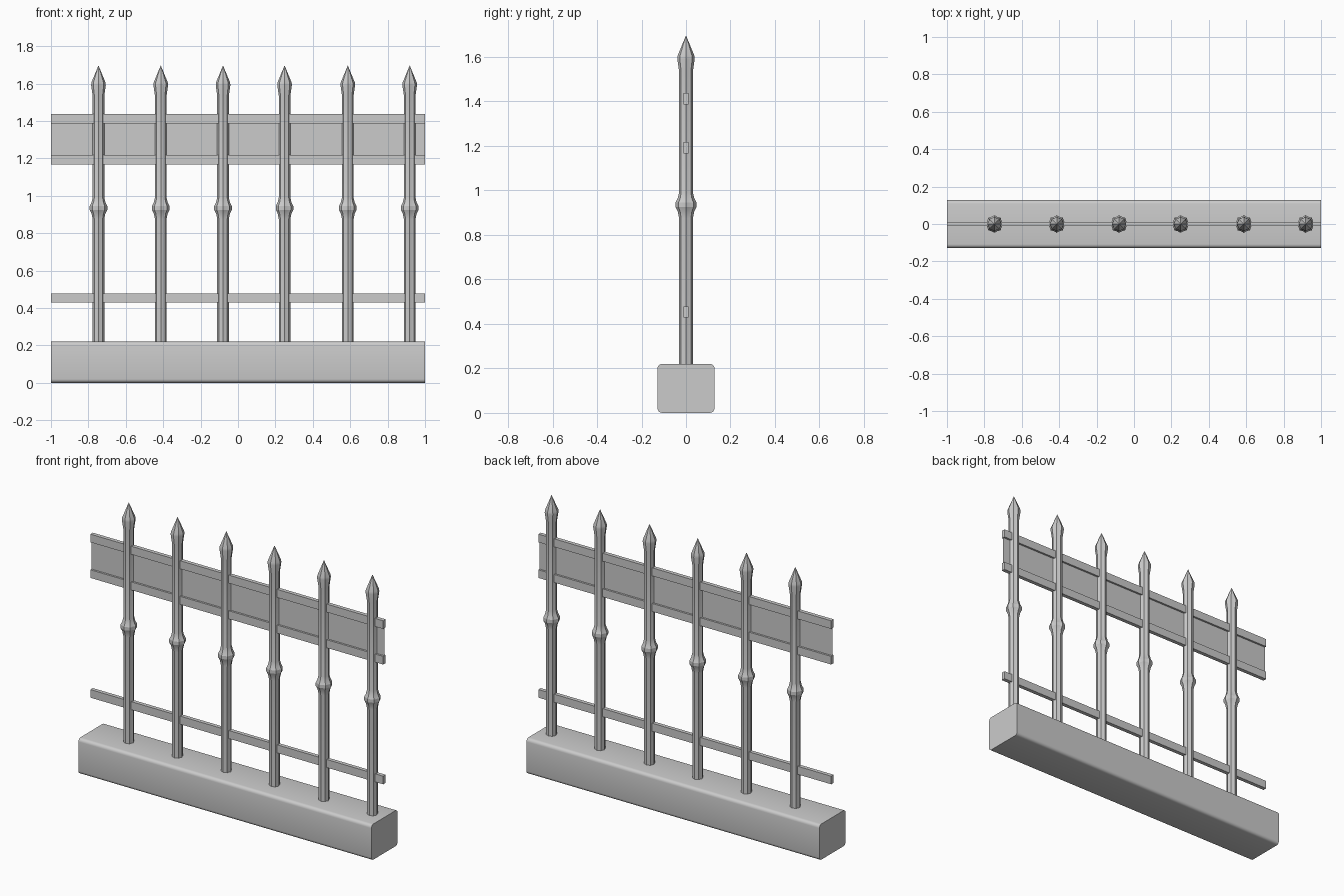
import bpy, bmesh, math

if "Cube" in bpy.data.objects:
    bpy.data.objects.remove(bpy.data.objects["Cube"])


def finish(name, bm, angle=30):
    bmesh.ops.recalc_face_normals(bm, faces=bm.faces)
    me = bpy.data.meshes.new(name)
    bm.to_mesh(me)
    bm.free()
    ob = bpy.data.objects.new(name, me)
    bpy.context.collection.objects.link(ob)
    bpy.ops.object.select_all(action='DESELECT')
    ob.select_set(True)
    bpy.context.view_layer.objects.active = ob
    if angle:
        bpy.ops.object.shade_smooth_by_angle(angle=math.radians(angle))
    return ob


def box(name, width, depth, z0, z1, bevel=0):
    bm = bmesh.new()
    bmesh.ops.create_cube(bm, size=1)
    for v in bm.verts:
        v.co = (v.co.x * width, v.co.y * depth, (z0 + z1) / 2 + v.co.z * (z1 - z0))
    if bevel:
        # round only the long edges
        edges = [e for e in bm.edges if abs(e.verts[0].co.x - e.verts[1].co.x) > 0.1]
        bmesh.ops.bevel(bm, geom=edges, offset=bevel, segments=4, profile=0.5, affect='EDGES')
    return finish(name, bm, 35 if bevel else 0)


# Stone base with rounded long edges
box("base", 2, 0.256, 0, 0.22, 0.02)

# Horizontal rails
for name, z0, z1 in (("lower_rail", 0.428, 0.478),
                     ("middle_rail", 1.167, 1.217),
                     ("top_rail", 1.387, 1.437)):
    box(name, 2, 0.024, z0, z1)

# Thin sheet between the two upper rails
bm = bmesh.new()
bm.faces.new([bm.verts.new((x, 0, z)) for x, z in
              ((-1, 1.217), (1, 1.217), (1, 1.387), (-1, 1.387))])
finish("panel", bm, 0)

# Fluted pickets: (radius, height) profile with a collar and a spear tip
PROFILE = [(0.031, 0.2), (0.031, 0.875), (0.037, 0.905), (0.047, 0.925), (0.047, 0.945),
           (0.037, 0.965), (0.031, 0.99), (0.031, 1.535), (0.039, 1.59), (0.038, 1.605)]
SIDES = 16


def picket(x):
    bm = bmesh.new()
    rings = []
    for r, z in PROFILE:
        ring = []
        for i in range(SIDES):
            a = 2 * math.pi * i / SIDES
            rr = r * (1 if i % 2 == 0 else 0.88)
            ring.append(bm.verts.new((x + rr * math.cos(a), rr * math.sin(a), z)))
        rings.append(ring)
    tip = bm.verts.new((x, 0, 1.697))
    for i in range(SIDES):
        j = (i + 1) % SIDES
        for lo, hi in zip(rings, rings[1:]):
            bm.faces.new((lo[i], lo[j], hi[j], hi[i]))
        bm.faces.new((rings[-1][i], rings[-1][j], tip))
    bm.faces.new(rings[0][::-1])
    finish("picket", bm, 20)


for x in (-0.746, -0.413, -0.08, 0.249, 0.587, 0.918):
    picket(x)
